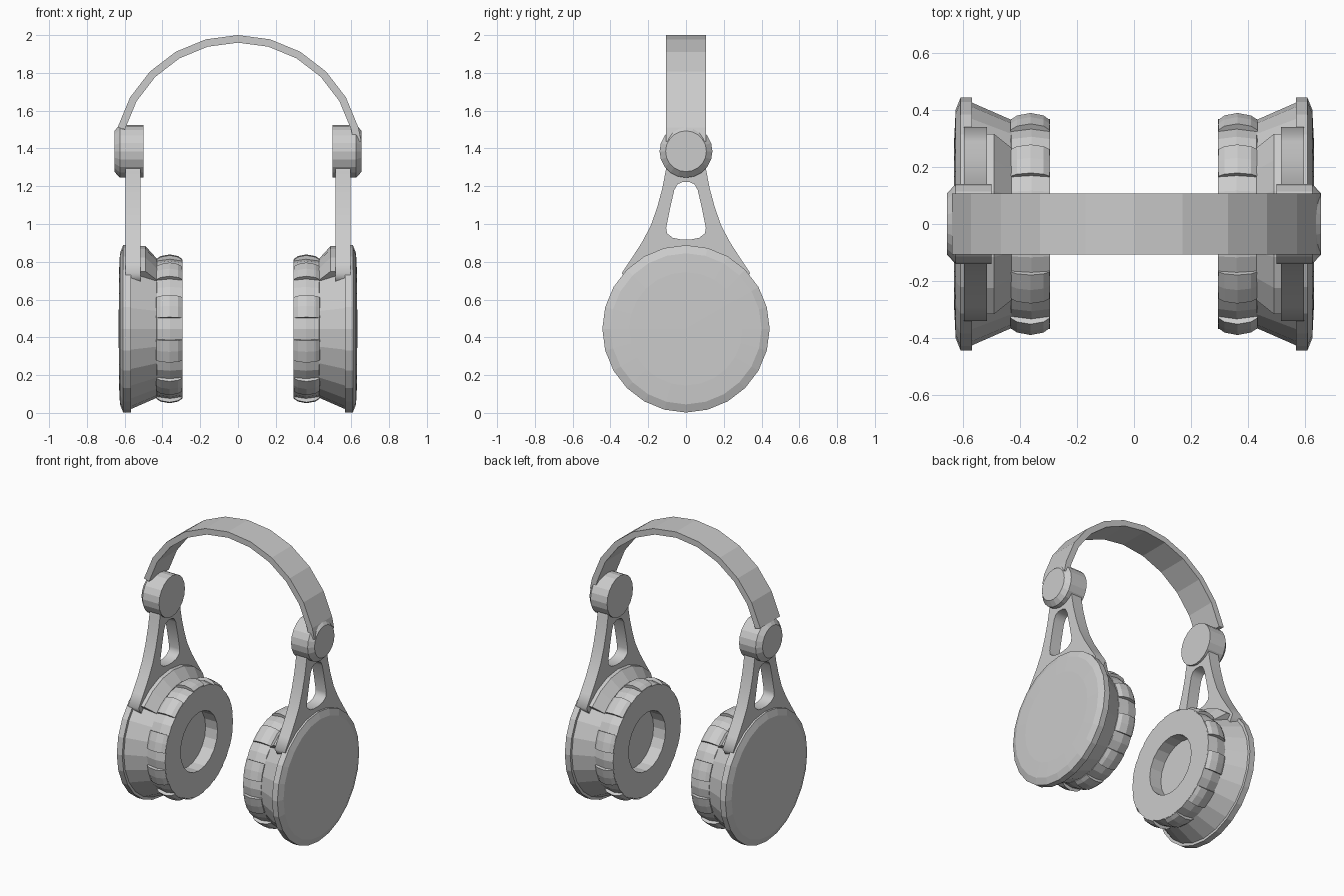
import bpy, bmesh
from math import sin, cos, pi, radians

if "Cube" in bpy.data.objects:
    bpy.data.objects.remove(bpy.data.objects["Cube"])

grey = bpy.data.materials.new("plain grey")
grey.use_nodes = True
COLOUR = (0.6, 0.6, 0.6, 1)
grey.diffuse_color = COLOUR
grey.node_tree.nodes["Principled BSDF"].inputs["Base Color"].default_value = COLOUR

CUP_Z, HINGE_Z = 0.445, 1.385


def finish(name, bm):
    bmesh.ops.remove_doubles(bm, verts=bm.verts, dist=1e-5)
    bmesh.ops.recalc_face_normals(bm, faces=bm.faces)
    mesh = bpy.data.meshes.new(name)
    bm.to_mesh(mesh)
    bm.free()
    mesh.materials.append(grey)
    obj = bpy.data.objects.new(name, mesh)
    bpy.context.collection.objects.link(obj)
    return obj


def add_lathe(bm, side, z, profile, steps, start=0, sweep=2 * pi):
    """Sweep (x, radius) points about a sideways axis; angle 0 points up."""
    rings = []
    for i in range(steps + 1):
        a = start + sweep * i / steps
        rings.append([bm.verts.new((side * x, r * sin(a), z + r * cos(a)))
                      for x, r in profile])
    for a, b in zip(rings, rings[1:]):
        for j in range(len(profile) - 1):
            bm.faces.new((a[j], a[j + 1], b[j + 1], b[j]))
    if sweep < 6:
        bm.faces.new(rings[0])
        bm.faces.new(rings[-1])


def lathe(name, side, z, profile, steps, **kw):
    bm = bmesh.new()
    add_lathe(bm, side, z, profile, steps, **kw)
    return finish(name, bm)


def add_spline(curve, points):
    s = curve.splines.new('POLY')
    s.points.add(len(points) - 1)
    for p, (y, z) in zip(s.points, points):
        p.co = (y, z, 0, 1)
    s.use_cyclic_u = True


def both_halves(half):
    return half + [(-y, z) for y, z in reversed(half)]


def arm(name, side):
    """Flared flat arm with a rounded window."""
    curve = bpy.data.curves.new(name, 'CURVE')
    curve.dimensions, curve.fill_mode, curve.extrude = '2D', 'BOTH', 0.04
    add_spline(curve, both_halves([
        (0.09, 1.38), (0.108, 1.28), (0.125, 1.19), (0.152, 1.09), (0.187, 0.99),
        (0.235, 0.9), (0.29, 0.815), (0.34, 0.74), (0.3, 0.68)]))
    add_spline(curve, both_halves([
        (0.02, 1.222), (0.045, 1.21), (0.062, 1.18), (0.085, 1.08), (0.105, 0.98),
        (0.1, 0.95), (0.07, 0.927), (0.025, 0.918)]))
    temp = bpy.data.objects.new(name + "_outline", curve)
    bpy.context.collection.objects.link(temp)
    temp.rotation_euler = (pi / 2, 0, pi / 2)
    temp.location.x = side * 0.555
    bpy.context.view_layer.update()
    bm = bmesh.new()
    bm.from_mesh(temp.evaluated_get(bpy.context.evaluated_depsgraph_get()).to_mesh())
    bm.transform(temp.matrix_world)
    bpy.data.objects.remove(temp)
    finish(name, bm)


for label, side in (("left", 1), ("right", -1)):
    # Domed outer plate and tapering cup
    shell = lathe(label + "_ear_cup", side, CUP_Z, [
        (0.632, 0), (0.63, 0.3), (0.625, 0.4), (0.608, 0.443), (0.567, 0.443),
        (0.567, 0.425), (0.43, 0.365), (0.43, 0)], 24)
    # Raised shoulder where the arm meets the cup
    lathe(label + "_cup_shoulder", side, CUP_Z, [
        (0.58, 0.3), (0.58, 0.441), (0.49, 0.438), (0.43, 0.372), (0.43, 0.3)],
        6, start=radians(-46), sweep=radians(92))
    # Ring cushion with a recessed centre
    lathe(label + "_cushion", side, CUP_Z, [
        (0.44, 0.35), (0.43, 0.368), (0.36, 0.378), (0.295, 0.368), (0.295, 0.2),
        (0.385, 0.2), (0.385, 0)], 20)
    # Puffed pads around the cushion
    bm = bmesh.new()
    for i in range(10):
        add_lathe(bm, side, CUP_Z, [
            (0.435, 0.35), (0.432, 0.37), (0.41, 0.385), (0.362, 0.394),
            (0.317, 0.385), (0.296, 0.37), (0.296, 0.35)],
            2, start=2 * pi * (i - 0.25) / 10, sweep=pi / 10)
    finish(label + "_cushion_pads", bm)
    arm(label + "_arm", side)
    # Round hinge with a bevelled outer cap
    lathe(label + "_hinge", side, HINGE_Z, [
        (0.5, 0), (0.5, 0.14), (0.625, 0.14), (0.655, 0.108), (0.655, 0)], 20)

# Faceted headband, one end running a little further into its hinge
bm = bmesh.new()
previous = None
for degrees in [-75 + 15 * i for i in range(11)] + [81.5]:
    a = radians(degrees)
    ring = [bm.verts.new((r * sin(a), y, 1.34 + r * cos(a)))
            for r, y in ((0.66, -0.107), (0.66, 0.107), (0.62, 0.107), (0.62, -0.107))]
    if previous:
        for j in range(4):
            k = (j + 1) % 4
            bm.faces.new((previous[j], previous[k], ring[k], ring[j]))
    else:
        bm.faces.new(ring)
    previous = ring
bm.faces.new(previous)
finish("headband", bm)
